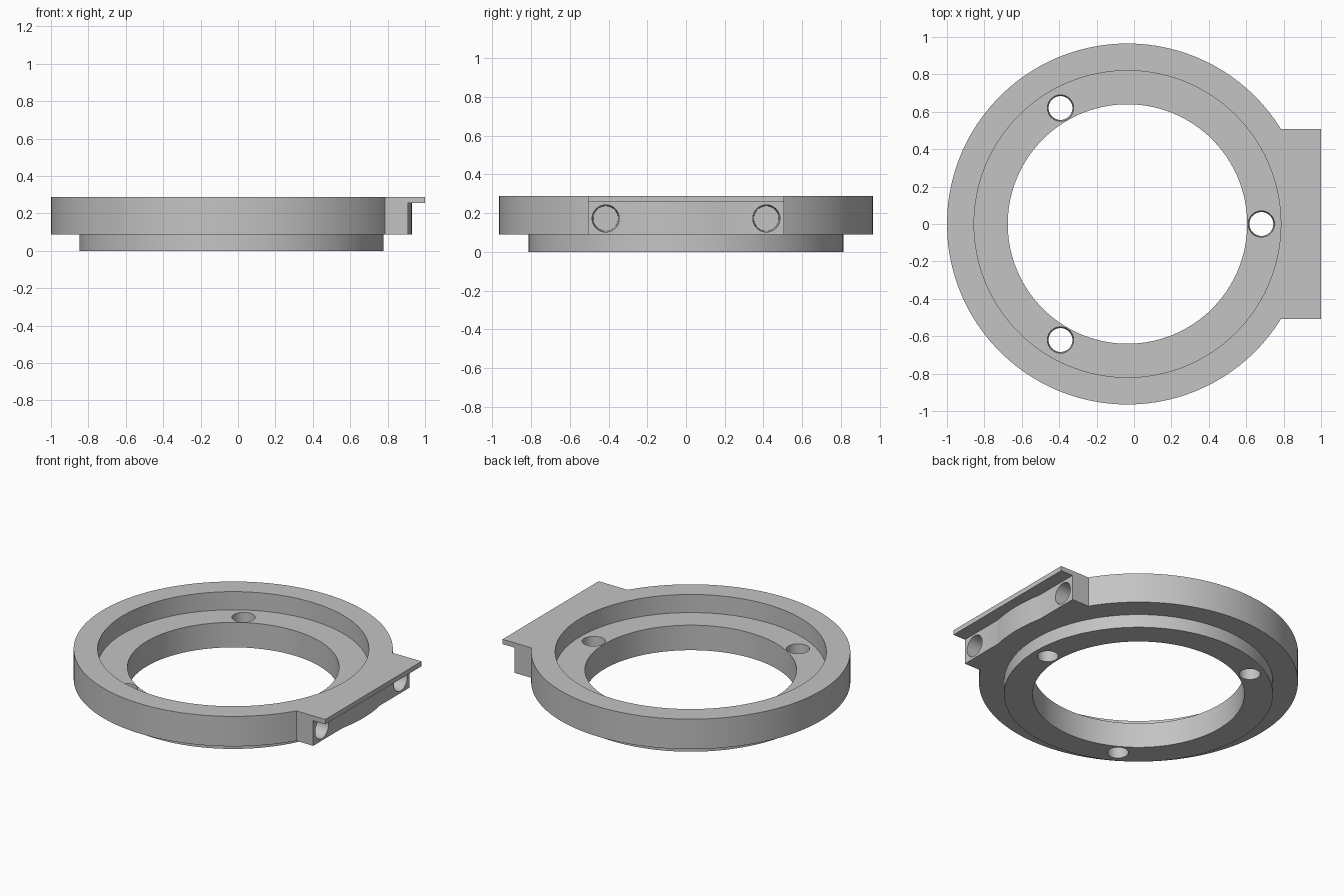
import bpy, bmesh, math
from mathutils import Matrix, Vector

cube = bpy.data.objects.get("Cube")
if cube:
    bpy.data.objects.remove(cube, do_unlink=True)

CX = -0.035                     # ring axis
TOP, STEP, FLOOR = 0.288, 0.088, 0.167

grey = bpy.data.materials.new("plain grey")
grey.use_nodes = True
colour = (0.55, 0.55, 0.55, 1)
grey.diffuse_color = colour
grey.node_tree.nodes["Principled BSDF"].inputs["Base Color"].default_value = colour


def add_object(name, bm):
    bmesh.ops.recalc_face_normals(bm, faces=bm.faces)
    mesh = bpy.data.meshes.new(name)
    bm.to_mesh(mesh)
    bm.free()
    mesh.materials.append(grey)
    obj = bpy.data.objects.new(name, mesh)
    bpy.context.collection.objects.link(obj)
    return obj


def cone(name, start, end, r1, r2, segments=160):
    """Round solid running from start to end."""
    a, b = Vector(start), Vector(end)
    turn = (b - a).to_track_quat('Z', 'Y').to_matrix().to_4x4()
    bm = bmesh.new()
    bmesh.ops.create_cone(bm, cap_ends=True, segments=segments, radius1=r1,
                          radius2=r2, depth=(b - a).length,
                          matrix=Matrix.Translation((a + b) / 2) @ turn)
    return add_object(name, bm)


def disc(name, radius, z0, z1):
    return cone(name, (CX, 0, z0), (CX, 0, z1), radius, radius)


def combine(target, other, operation):
    mod = target.modifiers.new(other.name, 'BOOLEAN')
    mod.operation, mod.solver, mod.object = operation, 'EXACT', other
    bpy.context.view_layer.objects.active = target
    bpy.ops.object.modifier_apply(modifier=mod.name)
    bpy.data.objects.remove(other, do_unlink=True)


# Flange and the narrower spigot beneath it
body = disc("mounting_ring", 0.965, STEP, TOP)
combine(body, disc("spigot", 0.813, 0, STEP + 0.03), 'UNION')

# Side block with overhanging lip, an L profile extruded along y
profile = [(0.5, STEP), (0.91, STEP), (0.91, 0.256), (1, 0.256), (1, TOP), (0.5, TOP)]
bm = bmesh.new()
face = bm.faces.new([bm.verts.new((x, -0.507, z)) for x, z in profile])
extruded = bmesh.ops.extrude_face_region(bm, geom=[face])["geom"]
bmesh.ops.translate(bm, vec=(0, 1.014, 0),
                    verts=[v for v in extruded if isinstance(v, bmesh.types.BMVert)])
combine(body, add_object("side_block", bm), 'UNION')

# Recess and central opening
combine(body, disc("recess", 0.82, FLOOR, TOP + 0.1), 'DIFFERENCE')
combine(body, disc("opening", 0.64, -0.1, TOP), 'DIFFERENCE')

# Three slightly tapered screw holes through the ring floor
for i in range(3):
    angle = i * math.tau / 3
    x, y = CX + 0.716 * math.cos(angle), 0.716 * math.sin(angle)
    combine(body, cone("screw_hole", (x, y, -0.02), (x, y, FLOOR + 0.02),
                       0.063, 0.071, 48), 'DIFFERENCE')

# Two blind holes in the block face
for y in (-0.415, 0.415):
    combine(body, cone("blind_hole", (0.745, y, 0.172), (0.93, y, 0.172),
                       0.064, 0.071, 48), 'DIFFERENCE')

# Smooth round walls, sharp rims
bpy.ops.object.select_all(action='DESELECT')
body.select_set(True)
bpy.context.view_layer.objects.active = body
bpy.ops.object.shade_smooth_by_angle(angle=math.radians(30))
